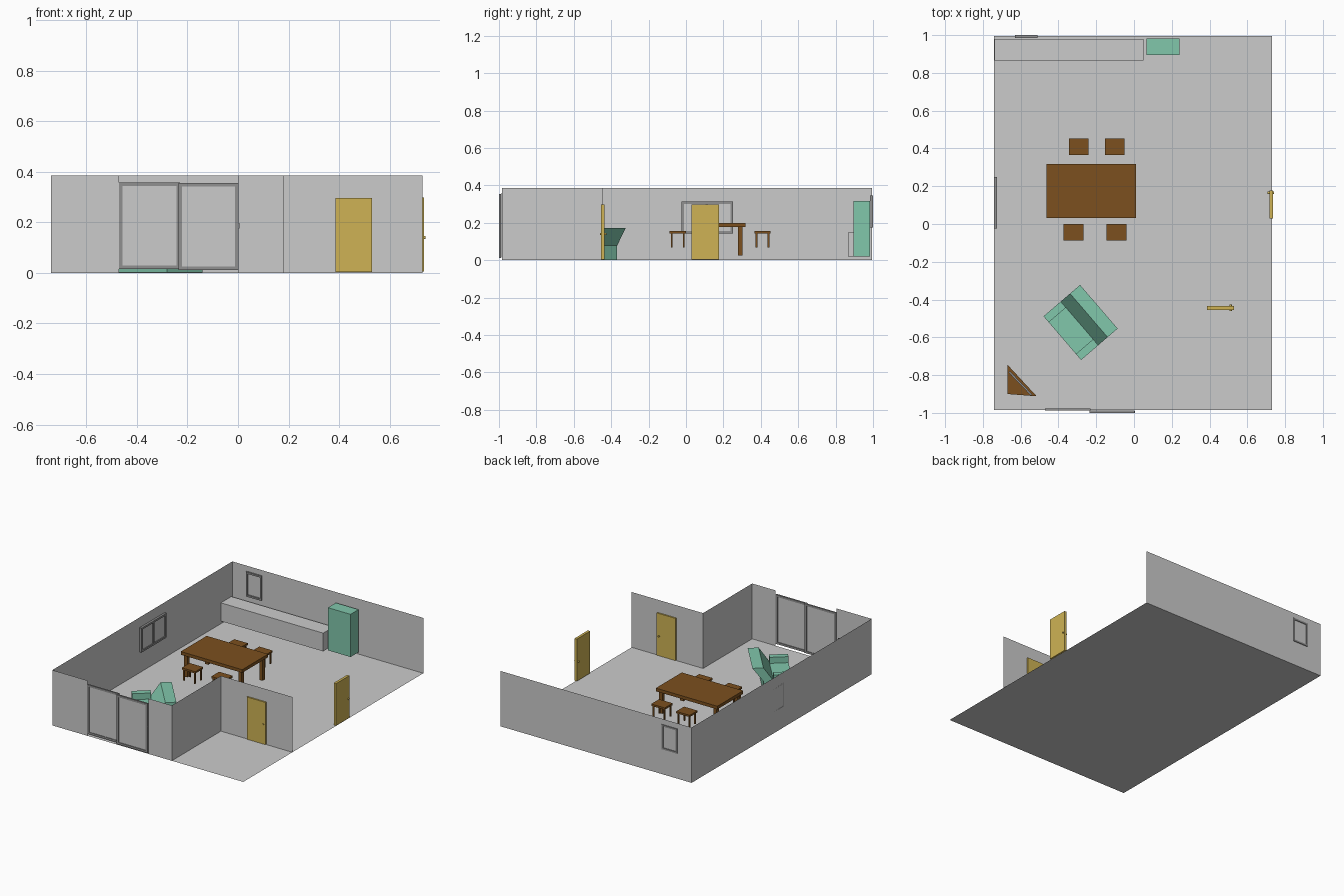
import bpy, bmesh, math
from mathutils import Matrix, Vector

if "Cube" in bpy.data.objects:
    bpy.data.objects.remove(bpy.data.objects["Cube"])


def material(name, rgb):
    m = bpy.data.materials.new(name)
    m.diffuse_color = (*rgb, 1)
    m.use_nodes = True
    m.node_tree.nodes["Principled BSDF"].inputs["Base Color"].default_value = m.diffuse_color
    return m


WOOD = material("dark_wood", (0.20, 0.08, 0.013))
TAN = material("door_wood", (0.62, 0.45, 0.09))
GREEN = material("green", (0.22, 0.57, 0.41))
FRAME = material("frame_grey", (0.28, 0.28, 0.28))


def finish(name, bm, mat):
    me = bpy.data.meshes.new(name)
    bm.to_mesh(me)
    bm.free()
    ob = bpy.data.objects.new(name, me)
    bpy.context.collection.objects.link(ob)
    if mat:
        me.materials.append(mat)
    return ob


def add_box(bm, x0, x1, y0, y1, z0, z1):
    c = Vector(((x0 + x1) / 2, (y0 + y1) / 2, (z0 + z1) / 2))
    m = Matrix.Translation(c) @ Matrix.Diagonal((x1 - x0, y1 - y0, z1 - z0, 1))
    bmesh.ops.create_cube(bm, size=1, matrix=m)


def boxes(name, mat, *dims):
    bm = bmesh.new()
    for d in dims:
        add_box(bm, *d)
    return finish(name, bm, mat)


def prism(name, mat, points, offset):
    # polygon extruded along an offset vector
    bm = bmesh.new()
    f = bm.faces.new([bm.verts.new(p) for p in points])
    r = bmesh.ops.extrude_face_region(bm, geom=[f], use_keep_orig=True)
    bmesh.ops.translate(bm, vec=offset, verts=[v for v in r["geom"] if isinstance(v, bmesh.types.BMVert)])
    bmesh.ops.recalc_face_normals(bm, faces=bm.faces)
    return finish(name, bm, mat)


def plane(name, points):
    bm = bmesh.new()
    bm.faces.new([bm.verts.new(p) for p in points])
    return finish(name, bm, None)


# room shell: floor and single-sheet walls
L, R, F, B, H = -0.74, 0.73, -0.985, 0.995, 0.385
plane("floor", [(L, F, 0), (R, F, 0), (R, B, 0), (L, B, 0)])
for name, (ax, ay), (bx, by) in [
        ("back_wall", (L, B), (R, B)),
        ("left_wall", (L, B), (L, F)),
        ("front_wall_left", (L, F), (-0.47, F)),
        ("front_wall_right", (0, F), (0.18, F)),
        ("entry_side_wall", (0.18, F), (0.18, -0.445)),
        ("entry_wall", (0.18, -0.445), (R, -0.445))]:
    plane(name, [(ax, ay, 0), (bx, by, 0), (bx, by, H), (ax, ay, H)])


def framed(name, a0, a1, d0, d1, z0, z1, w, along_x=True, pane=True, bars=()):
    # rectangular frame with optional pane and upright bars
    parts = [(a0, a0 + w, d0, d1, z0, z1), (a1 - w, a1, d0, d1, z0, z1),
             (a0 + w, a1 - w, d0, d1, z0, z0 + w), (a0 + w, a1 - w, d0, d1, z1 - w, z1)]
    parts += [(b - w / 2, b + w / 2, d0, d1, z0 + w, z1 - w) for b in bars]
    mid = (d0 + d1) / 2
    glass = (a0 + w, a1 - w, mid - 0.001, mid + 0.001, z0 + w, z1 - w)

    def turn(d):
        return d if along_x else (d[2], d[3], d[0], d[1], d[4], d[5])
    boxes(name + "_frame", FRAME, *[turn(d) for d in parts])
    if pane:
        boxes(name + "_pane", None, turn(glass))


# windows and sliding glass door
framed("back_window", -0.63, -0.51, 0.985, 1.0, 0.175, 0.347, 0.012, pane=False)
framed("left_window", -0.025, 0.25, L, -0.725, 0.144, 0.314, 0.013, along_x=False, bars=[0.112])
framed("inner_sliding_panel", -0.47, -0.23, -0.987, -0.977, 0.015, 0.358, 0.014)
framed("outer_sliding_panel", -0.235, 0.002, -1.0, -0.988, 0.012, 0.355, 0.014)
boxes("sliding_door_handle", FRAME, (-0.003, 0.005, -1.0, -0.99, 0.175, 0.198))


# wooden doors with round knobs through both sides
def knob(name, loc, axis):
    bm = bmesh.new()
    rot = Matrix.Rotation(math.pi / 2, 4, axis)
    bmesh.ops.create_cone(bm, cap_ends=True, segments=12, radius1=0.006, radius2=0.006,
                          depth=0.034, matrix=Matrix.Translation(loc) @ rot)
    finish(name, bm, TAN)


boxes("entry_door", TAN, (0.386, 0.53, -0.455, -0.435, 0.003, 0.297))
knob("entry_door_knob", (0.512, -0.443, 0.14), "X")
boxes("side_door", TAN, (0.717, 0.735, 0.03, 0.177, 0.005, 0.298))
knob("side_door_knob", (0.724, 0.165, 0.14), "Y")

# kitchen counter and fridge
boxes("counter", None, (-0.738, 0.05, 0.865, 0.98, 0.02, 0.147))
boxes("fridge", GREEN, (0.065, 0.24, 0.895, 0.983, 0.02, 0.317))


# table and stools share one builder
def table(name, x0, x1, y0, y1, z0, z1, top, leg, inset):
    parts = [(x0, x1, y0, y1, z1 - top, z1)]
    for x in (x0 + inset, x1 - inset - leg):
        for y in (y0 + inset, y1 - inset - leg):
            parts.append((x, x + leg, y, y + leg, z0, z1 - top))
    boxes(name, WOOD, *parts)


table("dining_table", -0.463, 0.01, 0.032, 0.317, 0.025, 0.2, 0.022, 0.025, 0.015)
for i, (x, y) in enumerate([(-0.345, 0.366), (-0.153, 0.366), (-0.372, -0.087), (-0.145, -0.087)]):
    table(f"stool_{i + 1}", x, x + 0.104, y, y + 0.086, 0.067, 0.157, 0.013, 0.009, 0.006)

# sofa, built in local axes (x = depth, y = width) then turned into place
W = 0.305
sofa = [boxes("sofa_base", GREEN, (0, 0.185, 0, W, 0.001, 0.078)),
        boxes("sofa_arms", GREEN, (0, 0.12, 0, 0.042, 0.078, 0.12),
              (0, 0.12, W - 0.042, W, 0.078, 0.12)),
        prism("sofa_back", GREEN, [(0.12, 0, 0.078), (0.185, 0, 0.078),
                                   (0.255, 0, 0.172), (0.185, 0, 0.172)], (0, W, 0))]
for ob in sofa:
    ob.matrix_world = Matrix.Translation((-0.28, -0.72, 0)) @ Matrix.Rotation(math.radians(40.7), 4, "Z")

# corner cabinet with a thin screen standing across it
prism("corner_cabinet", WOOD, [(-0.67, -0.745, 0.02), (-0.67, -0.9, 0.02), (-0.515, -0.912, 0.02)], (0, 0, 0.11))
prism("screen", FRAME, [(-0.665, -0.785, 0.13), (-0.658, -0.778, 0.13),
                        (-0.538, -0.903, 0.13), (-0.545, -0.909, 0.13)], (0, 0, 0.1))
